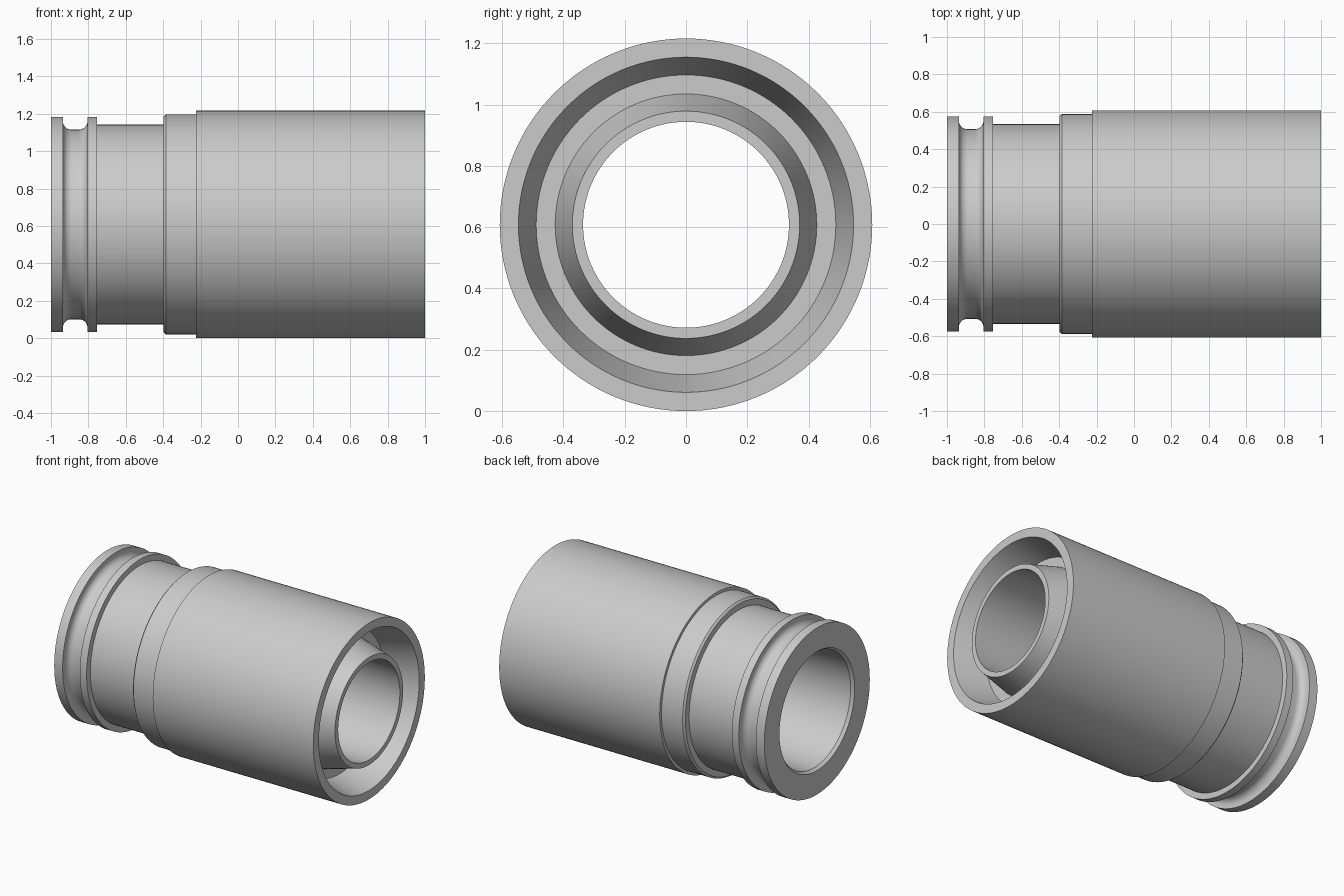
import bpy, bmesh
from math import sin, cos, pi, radians

if "Cube" in bpy.data.objects:
    bpy.data.objects.remove(bpy.data.objects["Cube"])

SEGMENTS = 128
R = 0.608   # largest radius, also the axis height


def arc(cx, cr, rad, a0, a1, n=8):
    """Points (x, radius) along a fillet arc in the profile plane."""
    return [(cx + rad * cos(radians(a0 + (a1 - a0) * i / n)),
             cr + rad * sin(radians(a0 + (a1 - a0) * i / n))) for i in range(n + 1)]


def lathe(name, profile):
    """Revolve a closed (x, radius) profile about the horizontal axis."""
    bm = bmesh.new()
    rings = [[bm.verts.new((x, r * cos(2 * pi * k / SEGMENTS),
                            R + r * sin(2 * pi * k / SEGMENTS)))
              for k in range(SEGMENTS)] for x, r in profile]
    for i, ring in enumerate(rings):
        nxt = rings[(i + 1) % len(rings)]
        for k in range(SEGMENTS):
            j = (k + 1) % SEGMENTS
            bm.faces.new((ring[k], ring[j], nxt[j], nxt[k]))
    bmesh.ops.recalc_face_normals(bm, faces=bm.faces)
    mesh = bpy.data.meshes.new(name)
    bm.to_mesh(mesh)
    bm.free()
    obj = bpy.data.objects.new(name, mesh)
    bpy.context.collection.objects.link(obj)
    bpy.context.view_layer.objects.active = obj
    obj.select_set(True)
    bpy.ops.object.shade_smooth_by_angle(angle=radians(25))
    obj.select_set(False)
    return obj


# Left flange with rounded groove
profile = [(-1, 0.41), (-1, 0.575), (-0.936, 0.575)]
profile += arc(-0.891, 0.552, 0.045, 180, 270)
profile += arc(-0.85, 0.552, 0.045, 270, 360)
profile += [(-0.805, 0.575), (-0.753, 0.575)]
# Neck, then chamfered shoulder
profile += [(-0.753, 0.534), (-0.398, 0.534), (-0.398, 0.575), (-0.386, 0.588), (-0.225, 0.588)]
# Main sleeve
profile += [(-0.225, R), (1, R)]
# Tapered ring recess around the inner spigot
profile += [(1, 0.547), (0.78, 0.489), (0.78, 0.427), (1, 0.371)]
# Bore, widening towards the left end
profile += [(1, 0.336), (-0.98, 0.395)]

lathe("sleeve_body", profile)
